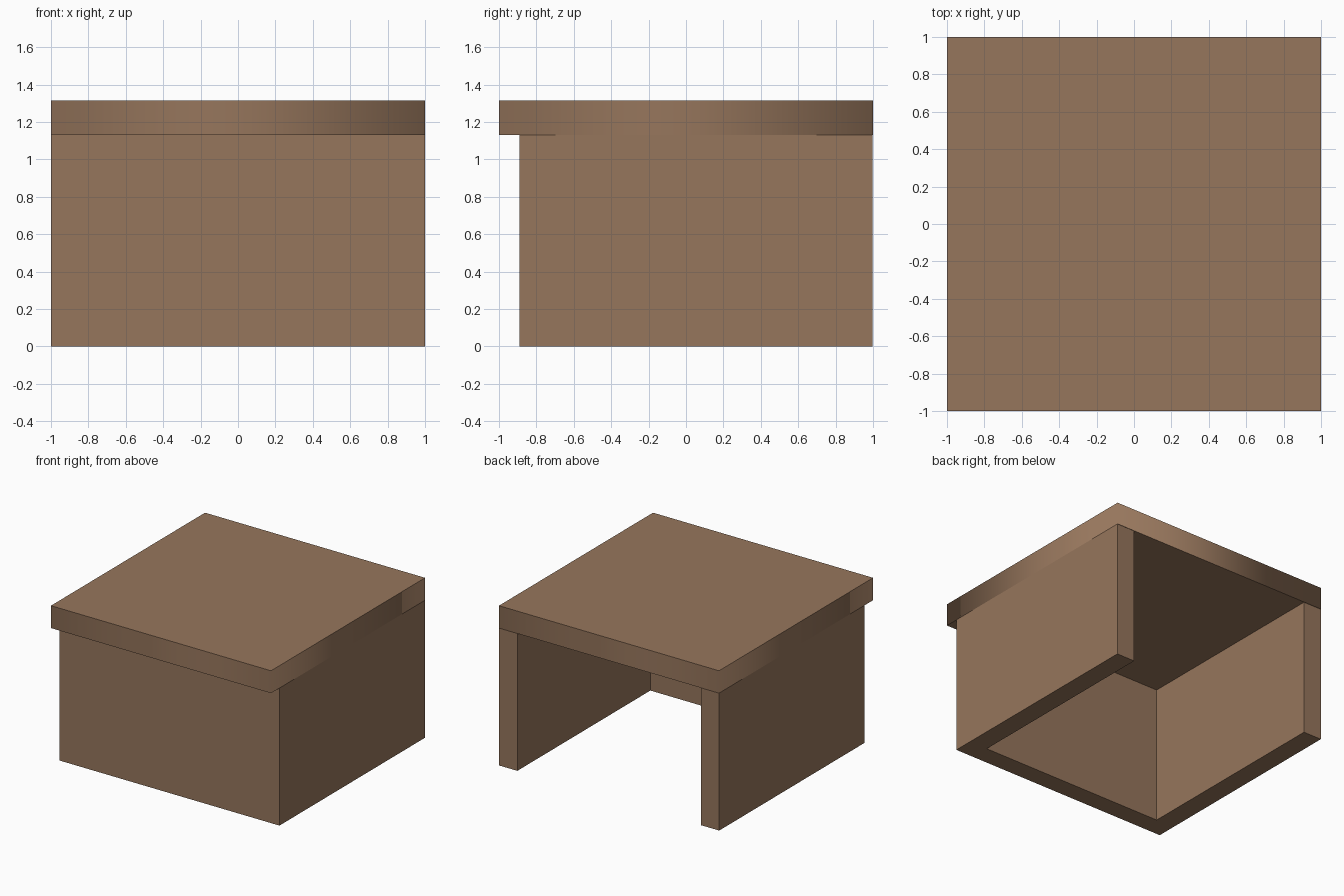
import bpy, bmesh

if "Cube" in bpy.data.objects:
    bpy.data.objects.remove(bpy.data.objects["Cube"])

wood = bpy.data.materials.new("brown wood")
wood.diffuse_color = (0.305, 0.18, 0.107, 1)
wood.use_nodes = True
wood.node_tree.nodes["Principled BSDF"].inputs["Base Color"].default_value = wood.diffuse_color


def finish(name, bm):
    bmesh.ops.recalc_face_normals(bm, faces=bm.faces[:])
    mesh = bpy.data.meshes.new(name)
    bm.to_mesh(mesh)
    bm.free()
    mesh.materials.append(wood)
    obj = bpy.data.objects.new(name, mesh)
    bpy.context.collection.objects.link(obj)
    return obj


def extrude_outline(points, z0, z1):
    bm = bmesh.new()
    face = bm.faces.new([bm.verts.new((x, y, z0)) for x, y in points])
    geom = bmesh.ops.extrude_face_region(bm, geom=[face], use_keep_orig=True)["geom"]
    for v in geom:
        if isinstance(v, bmesh.types.BMVert):
            v.co.z = z1
    return bm


W, T = 1.0, 0.165          # half width, panel thickness
FRONT, BACK = -0.89, 0.997
Z_TOP, HEIGHT = 1.13, 1.314

# U-shaped base: two side panels joined by a front panel, open at the back
half = [(W, FRONT), (W, BACK), (W - T, BACK), (W - T, FRONT + 0.16)]
outline = half + [(-x, y) for x, y in reversed(half)]
finish("desk_base", extrude_outline(outline, 0, Z_TOP))

# Desk top slab overhanging the front; rim shaded smoothly around the corners
bm = extrude_outline([(-W, -W), (W, -W), (W, W), (-W, W)], Z_TOP, HEIGHT)
bm.normal_update()
for f in bm.faces:
    f.smooth = abs(f.normal.z) < 0.5
for e in bm.edges:
    e.smooth = abs(e.verts[0].co.z - e.verts[1].co.z) > 0.01
finish("desk_top", bm)
